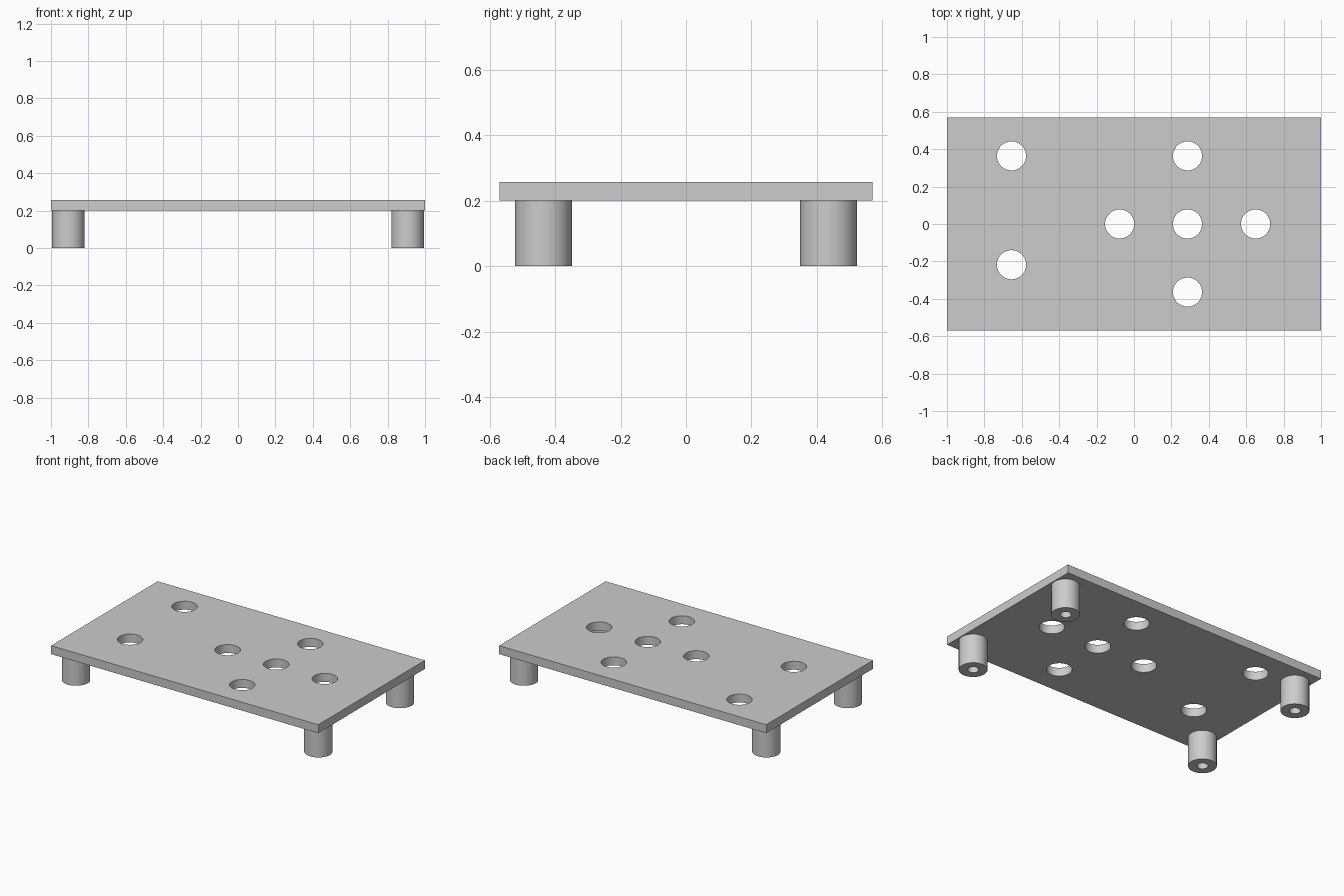
import bpy
import bmesh
from mathutils import Matrix, Vector
from math import radians, tau

cube = bpy.data.objects.get("Cube")
if cube:
    bpy.data.objects.remove(cube, do_unlink=True)

LENGTH, WIDTH = 2.0, 1.14
PLATE_BOTTOM, PLATE_TOP = 0.2, 0.257
HOLE_RADIUS = 0.078
LEG_RADIUS, BORE_RADIUS = 0.087, 0.034
HOLES = [(-0.655, 0.364), (-0.655, -0.218), (-0.077, 0), (0.286, 0),
         (0.65, 0), (0.286, 0.364), (0.286, -0.364)]

grey = bpy.data.materials.new("light grey")
grey.use_nodes = True
colour = (0.604, 0.604, 0.604, 1)
grey.diffuse_color = colour
grey.node_tree.nodes["Principled BSDF"].inputs["Base Color"].default_value = colour


def add_object(name, bm):
    bmesh.ops.recalc_face_normals(bm, faces=bm.faces)
    mesh = bpy.data.meshes.new(name)
    bm.to_mesh(mesh)
    bm.free()
    mesh.materials.append(grey)
    obj = bpy.data.objects.new(name, mesh)
    bpy.context.collection.objects.link(obj)
    return obj


def smooth(obj):
    bpy.ops.object.select_all(action='DESELECT')
    obj.select_set(True)
    bpy.context.view_layer.objects.active = obj
    bpy.ops.object.shade_smooth_by_angle(angle=radians(30))


# Plate
thickness = PLATE_TOP - PLATE_BOTTOM
middle = (PLATE_TOP + PLATE_BOTTOM) / 2
bm = bmesh.new()
bmesh.ops.create_cube(bm, size=1)
bmesh.ops.scale(bm, vec=(LENGTH, WIDTH, thickness), verts=bm.verts)
bmesh.ops.translate(bm, vec=(0, 0, middle), verts=bm.verts)
plate = add_object("plate", bm)

# Round through holes in the plate
bm = bmesh.new()
for x, y in HOLES:
    bmesh.ops.create_cone(bm, cap_ends=True, segments=64, radius1=HOLE_RADIUS,
                          radius2=HOLE_RADIUS, depth=thickness * 3,
                          matrix=Matrix.Translation((x, y, middle)))
cutter = add_object("hole_cutter", bm)
cutter.hide_render = True
cut = plate.modifiers.new("holes", 'BOOLEAN')
cut.operation = 'DIFFERENCE'
cut.solver = 'EXACT'
cut.object = cutter
bpy.context.view_layer.objects.active = plate
bpy.ops.object.modifier_apply(modifier=cut.name)
bpy.data.objects.remove(cutter, do_unlink=True)
smooth(plate)


# Hollow legs, turned from a profile
def add_leg(name, x, y):
    bm = bmesh.new()
    profile = [(BORE_RADIUS, PLATE_BOTTOM), (BORE_RADIUS, 0),
               (LEG_RADIUS, 0), (LEG_RADIUS, PLATE_BOTTOM)]
    verts = [bm.verts.new((r, 0, z)) for r, z in profile]
    edges = [bm.edges.new(pair) for pair in zip(verts, verts[1:])]
    bmesh.ops.spin(bm, geom=verts + edges, cent=(0, 0, 0), axis=(0, 0, 1),
                   angle=tau, steps=64, use_merge=True)
    bmesh.ops.remove_doubles(bm, verts=bm.verts, dist=0.0001)
    bmesh.ops.translate(bm, vec=Vector((x, y, 0)), verts=bm.verts)
    smooth(add_object(name, bm))


for side, x in (("left", 0.907), ("right", -0.907)):
    for end, y in (("front", -0.436), ("back", 0.436)):
        add_leg(f"{end}_{side}_leg", x, y)
